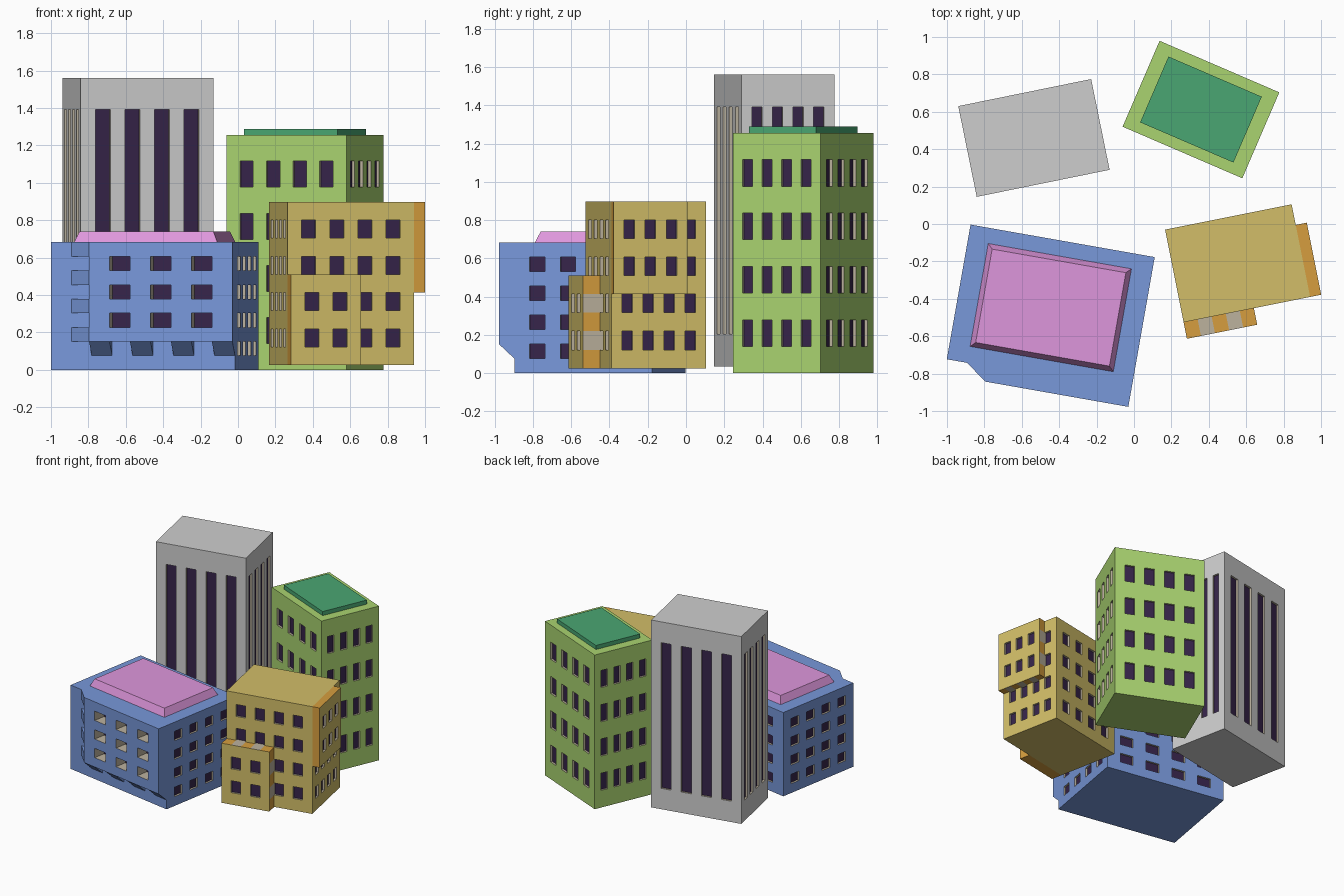
import bpy, bmesh, math
from mathutils import Matrix, Vector

if "Cube" in bpy.data.objects:
    bpy.data.objects.remove(bpy.data.objects["Cube"])

N = 9          # every wall is a 9 x 9 grid; odd cells hold the windows
DEPTH = 0.016  # window recess


def lin(c):
    c /= 255
    return c / 12.92 if c <= 0.04045 else ((c + 0.055) / 1.055) ** 2.4


def mat(name, r, g, b):
    m = bpy.data.materials.new(name)
    m.diffuse_color = (lin(r), lin(g), lin(b), 1)
    m.use_nodes = True
    m.node_tree.nodes["Principled BSDF"].inputs["Base Color"].default_value = m.diffuse_color
    return m


GREY = mat("pale grey", 206, 206, 206)
BLUE = mat("blue", 120, 152, 218)
PINK = mat("pink", 222, 150, 220)
LIME = mat("light green", 170, 212, 112)
GREEN = mat("roof green", 74, 166, 114)
SAND = mat("sand yellow", 210, 190, 104)
ORANGE = mat("orange", 214, 158, 62)
GLASS = mat("dark purple glass", 54, 36, 74)
TRIM = mat("beige trim", 188, 178, 158)


def finish(name, bm, mats, center, angle):
    bmesh.ops.recalc_face_normals(bm, faces=bm.faces)
    me = bpy.data.meshes.new(name)
    bm.to_mesh(me)
    bm.free()
    for m in mats:
        me.materials.append(m)
    ob = bpy.data.objects.new(name, me)
    ob.location = (center[0], center[1], 0)
    ob.rotation_euler.z = math.radians(angle)
    bpy.context.collection.objects.link(ob)
    return ob


def building(name, center, angle, w, d, z0, z1, wall, accent, cell):
    """cell(side, col, row) -> (is_window, corner offsets bl, br, tr, tl).
    Sides: 0 front, 1 right, 2 back, 3 left; columns run left to right."""
    bm = bmesh.new()
    cache = {}

    def vert(k, i, j, o):
        length, out = (w, d) if k % 2 == 0 else (d, w)
        p = Vector((length * (i / N - 0.5), -out / 2 - o, z0 + (z1 - z0) * j / N))
        p = Matrix.Rotation(k * math.pi / 2, 3, 'Z') @ p
        key = tuple(round(c, 4) for c in p)
        if key not in cache:
            cache[key] = bm.verts.new(p)
        return cache[key]

    def face(vs, index):
        vs = list(dict.fromkeys(vs))
        if len(vs) > 2 and not bm.faces.get(vs):
            bm.faces.new(vs).material_index = index

    def get(k, i, j):
        if 0 <= i < N and 0 <= j < N:
            return cell(k, i, j)
        return False, (0, 0, 0, 0)

    for k in range(4):
        for i in range(-1, N):
            for j in range(-1, N):
                win, (bl, br, tr, tl) = get(k, i, j)
                if i >= 0 and j >= 0:
                    face([vert(k, i, j, bl), vert(k, i + 1, j, br),
                          vert(k, i + 1, j + 1, tr), vert(k, i, j + 1, tl)], 2 if win else 0)
                # step walls towards the right and upper neighbours
                if j >= 0:
                    nwin, n = get(k, i + 1, j)
                    face([vert(k, i + 1, j, br), vert(k, i + 1, j, n[0]),
                          vert(k, i + 1, j + 1, n[3]), vert(k, i + 1, j + 1, tr)],
                         3 if win or nwin else 1)
                if i >= 0:
                    nwin, n = get(k, i, j + 1)
                    face([vert(k, i, j + 1, tl), vert(k, i, j + 1, n[0]),
                          vert(k, i + 1, j + 1, n[1]), vert(k, i + 1, j + 1, tr)],
                         3 if win or nwin else 1)
    # roof and underside
    for j in (0, N):
        face([vert(k, i, j, 0) for k in range(4) for i in range(N)], 0)
    return finish(name, bm, [wall, accent, GLASS, TRIM], center, angle)


def roof_panel(name, center, angle, w, d, z0, z1, inset, m):
    bm = bmesh.new()
    bmesh.ops.create_cube(bm, size=1)
    for v in bm.verts:
        s = 2 * inset if v.co.z > 0 else 0
        v.co = (v.co.x * (w - s), v.co.y * (d - s), z1 if v.co.z > 0 else z0)
    return finish(name, bm, [m], center, angle)


def flat(win, o):
    return win, (o,) * 4


def odd(i, j):
    return i % 2 == 1 and j % 2 == 1


# Grey tower: tall window strips
def grey_cell(k, i, j):
    win = i % 2 == 1 and 1 <= j <= 7
    return flat(win, -DEPTH if win else 0)


# Green block: plain window grid
def green_cell(k, i, j):
    return flat(odd(i, j), -DEPTH if odd(i, j) else 0)


# Blue block: front bay carried on sloped teeth at its left and lower edges
def blue_cell(k, i, j):
    b = 0.082
    if k == 0 and i >= 1 and j >= 1:
        if i == 1 and j == 1:
            return flat(False, 0)
        if i == 1:
            return (False, (0, b, b, 0)) if j % 2 == 0 else flat(False, 0)
        if j == 1:
            return (False, (0, 0, b, b)) if i % 2 == 0 else flat(False, 0)
        return flat(odd(i, j), -DEPTH if odd(i, j) else b)
    win = odd(i, j) and k != 0
    return flat(win, -DEPTH if win else 0)


# Yellow block: low front bay and high right bay with orange edges
def yellow_cell(k, i, j):
    o = 0
    if k == 0 and i < 5 and j < 5:
        o = 0.09
    if k == 1 and i < 7 and j >= 4:
        o = 0.06
    return flat(odd(i, j), o - DEPTH if odd(i, j) else o)


building("grey_tower", (-0.535, 0.46), 11.5, 0.725, 0.495, 0.035, 1.56, GREY, GREY, grey_cell)
building("green_block", (0.358, 0.612), -23.3, 0.697, 0.50, 0, 1.255, LIME, LIME, green_cell)
building("blue_block", (-0.445, -0.45), -10, 1.0, 0.731, 0, 0.682, BLUE, BLUE, blue_cell)
building("yellow_block", (0.554, -0.21), 11.3, 0.69, 0.505, 0.025, 0.898, SAND, ORANGE, yellow_cell)

# Roof panels
roof_panel("green_roof_panel", (0.358, 0.612), -23.3, 0.543, 0.383, 1.25, 1.288, 0, GREEN)
roof_panel("pink_roof_panel", (-0.445, -0.447), -10, 0.782, 0.563, 0.677, 0.74, 0.028, PINK)
